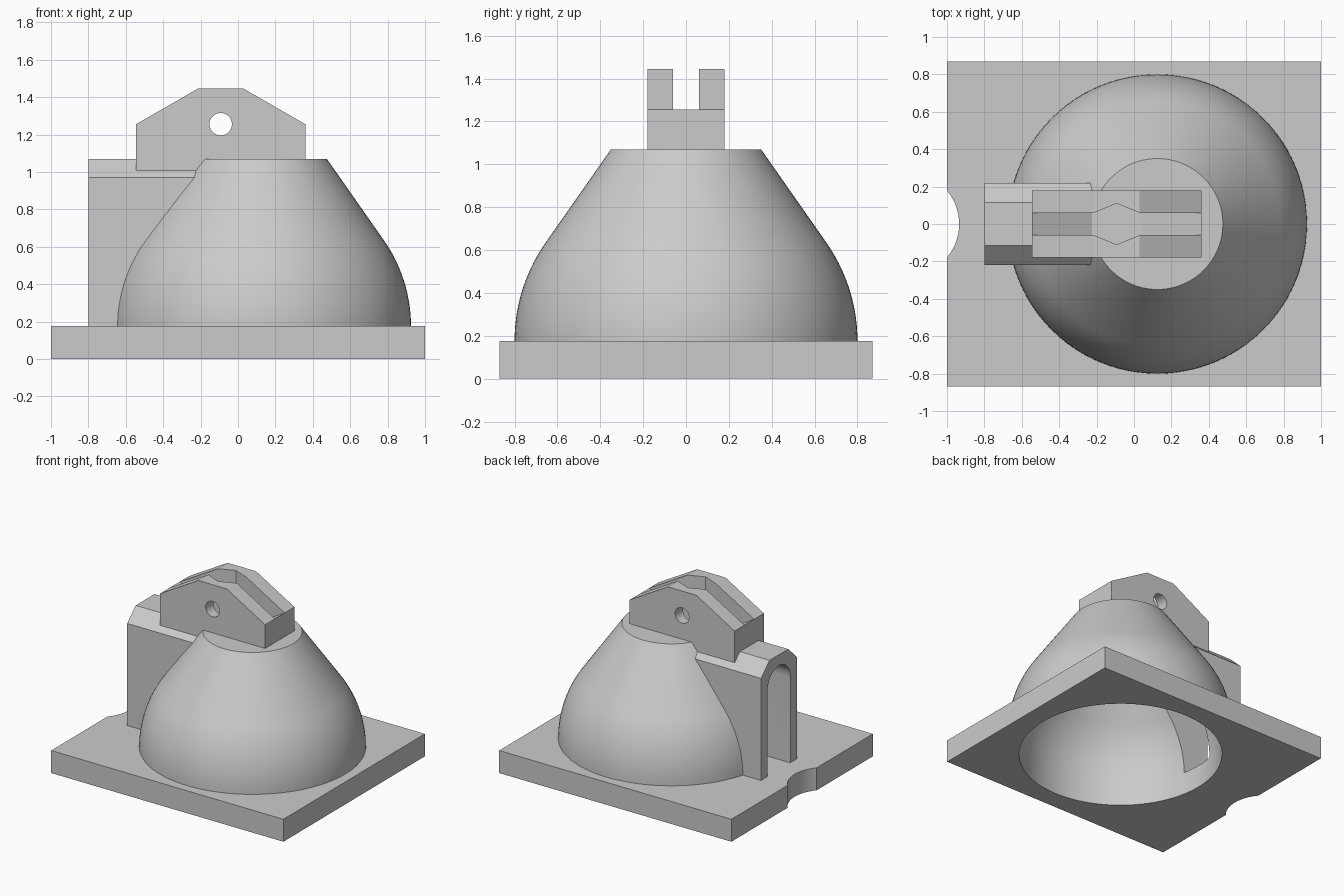
import bpy, bmesh, math
from mathutils import Vector

cube = bpy.data.objects.get("Cube")
if cube:
    bpy.data.objects.remove(cube, do_unlink=True)

grey = bpy.data.materials.new("light_grey")
grey.use_nodes = True
grey.diffuse_color = (0.6, 0.6, 0.6, 1)
grey.node_tree.nodes["Principled BSDF"].inputs["Base Color"].default_value = (0.6, 0.6, 0.6, 1)

FLOOR = 0.175      # top of the plate
TOP = 1.07         # flat top of the dome
CX = 0.125         # dome axis
LUG_X, LUG_Z = -0.0925, 1.255


def finish(name, bm):
    bmesh.ops.recalc_face_normals(bm, faces=bm.faces)
    mesh = bpy.data.meshes.new(name)
    bm.to_mesh(mesh)
    bm.free()
    mesh.materials.append(grey)
    ob = bpy.data.objects.new(name, mesh)
    bpy.context.collection.objects.link(ob)
    return ob


def prism(name, points, axis, start, end):
    """Extrude a 2D outline along one axis."""
    place = {"x": lambda a, b: (start, a, b),
             "y": lambda a, b: (a, start, b),
             "z": lambda a, b: (a, b, start)}[axis]
    bm = bmesh.new()
    face = bm.faces.new([bm.verts.new(place(a, b)) for a, b in points])
    new = bmesh.ops.extrude_face_region(bm, geom=[face])["geom"]
    step = Vector([(end - start) * (axis == k) for k in "xyz"])
    bmesh.ops.translate(bm, vec=step, verts=[v for v in new if isinstance(v, bmesh.types.BMVert)])
    return finish(name, bm)


def circle(x, y, r, n=64):
    return [(x + r * math.cos(math.tau * i / n), y + r * math.sin(math.tau * i / n)) for i in range(n)]


def revolve(name, profile, steps=96):
    """Spin an (r, z) profile round the dome axis."""
    bm = bmesh.new()
    verts = [bm.verts.new((CX + r, 0, z)) for r, z in profile]
    edges = [bm.edges.new(pair) for pair in zip(verts, verts[1:])]
    bmesh.ops.spin(bm, geom=verts + edges, cent=(CX, 0, 0), axis=(0, 0, 1),
                   angle=math.tau, steps=steps, use_duplicate=False)
    bmesh.ops.remove_doubles(bm, verts=bm.verts, dist=0.0005)
    return finish(name, bm)


def combine(target, tool, operation):
    mod = target.modifiers.new(operation.lower(), "BOOLEAN")
    mod.operation, mod.solver, mod.object = operation, "EXACT", tool
    bpy.context.view_layer.objects.active = target
    bpy.ops.object.modifier_apply(modifier=mod.name)
    bpy.data.objects.remove(tool, do_unlink=True)


def dome_profile(r, top_r, top_z, bottom):
    """Spherical lower part running tangent into a cone with a flat top."""
    bend = math.radians(35)
    arc = [(r * math.cos(bend * i / 14), FLOOR + r * math.sin(bend * i / 14)) for i in range(15)]
    return [(0, bottom), (r, bottom)] + arc[bottom == FLOOR:] + [(top_r, top_z), (0, top_z)]


# Base plate with round opening and edge notch
base = prism("base_plate", [(-1, -0.87), (1, -0.87), (1, 0.87), (-1, 0.87)], "z", 0, FLOOR)
combine(base, prism("opening", circle(CX, 0, 0.72, 96), "z", -0.1, 0.3), "DIFFERENCE")
combine(base, prism("notch", circle(-1.215, 0, 0.28), "z", -0.1, 0.3), "DIFFERENCE")

# Hollow dome with a chamfered side passage
dome = revolve("dome_shell", dome_profile(0.8, 0.35, TOP, FLOOR))
half = [(0.22, FLOOR), (0.22, 0.97), (0.115, TOP)]
outline = half + [(-y, z) for y, z in reversed(half)]
combine(dome, prism("passage", outline, "x", -0.8, 0), "UNION")
combine(dome, revolve("dome_cavity", dome_profile(0.72, 0.308, 0.99, 0.1)), "DIFFERENCE")
w = 0.14
arch = [(w * math.cos(math.pi * i / 20), 0.845 + w * math.sin(math.pi * i / 20)) for i in range(21)]
combine(dome, prism("tunnel", [(-w, 0.1), (w, 0.1)] + arch, "x", -0.9, 0), "DIFFERENCE")

# Lug block on top
long, short, rise = 0.4525, 0.1225, 0.19
lug = prism("top_lug", [(LUG_X + x, z) for x, z in (
    (-long, 1.0), (long, 1.0), (long, LUG_Z), (short, LUG_Z + rise),
    (-short, LUG_Z + rise), (-long, LUG_Z))], "y", -0.18, 0.18)

# Slot with sloping floor, widened into a diamond at the middle
slot = prism("slot", [(LUG_X + x, z) for x, z in (
    (-long, LUG_Z), (-short, LUG_Z - rise), (short, LUG_Z - rise), (long, LUG_Z),
    (long + 0.1, LUG_Z), (long + 0.1, 1.6), (-long - 0.1, 1.6), (-long - 0.1, LUG_Z))],
    "y", -0.06, 0.06)
combine(lug, slot, "DIFFERENCE")
side = [(-short, 0.06), (-short, -0.06), (0, -0.11), (short, -0.06), (short, 0.06), (0, 0.11)]
combine(lug, prism("diamond", [(LUG_X + x, y) for x, y in side], "z", LUG_Z - rise, 1.6), "DIFFERENCE")

# Pin hole through both cheeks
combine(lug, prism("pin_hole", circle(LUG_X, LUG_Z, 0.06, 32), "y", -0.3, 0.3), "DIFFERENCE")

for ob in (base, dome, lug):
    bpy.ops.object.select_all(action="DESELECT")
    ob.select_set(True)
    bpy.context.view_layer.objects.active = ob
    bpy.ops.object.shade_smooth_by_angle(angle=math.radians(25))
